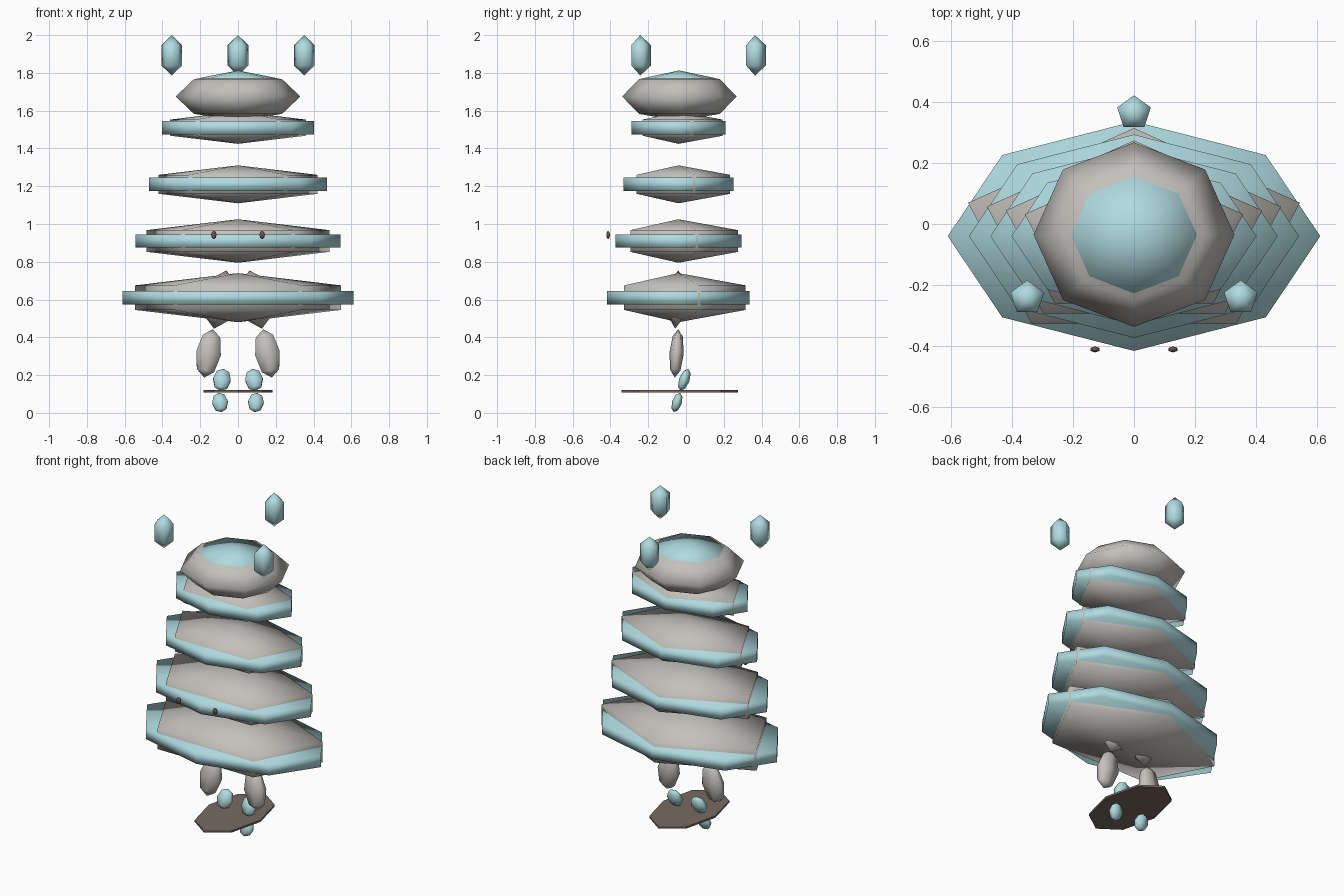
import bpy, bmesh
from math import sin, cos, pi, radians
from mathutils import Matrix, Euler

default = bpy.data.objects.get("Cube")
if default:
    bpy.data.objects.remove(default, do_unlink=True)


def make_material(name, rgb):
    m = bpy.data.materials.new(name)
    m.use_nodes = True
    m.diffuse_color = (*rgb, 1)
    m.node_tree.nodes["Principled BSDF"].inputs["Base Color"].default_value = (*rgb, 1)
    return m


TEAL = make_material("pale teal", (0.43, 0.71, 0.75))
GREY = make_material("warm grey", (0.55, 0.53, 0.50))
BROWN = make_material("dull brown", (0.19, 0.145, 0.12))
EYE = make_material("dark eye brown", (0.16, 0.08, 0.07))
CY = -0.04  # axis of the stacked layers


def lathe(name, sides, profile, radii, loc, mat, rot=(0, 0, 0), smooth=True):
    """Turn (radius, height) pairs about z; a zero radius is a pole, open ends get caps."""
    bm = bmesh.new()
    rings = []
    for r, z in profile:
        count = sides if r > 1e-5 else 1
        rings.append([bm.verts.new((r * cos(pi / 2 + 2 * pi * i / sides),
                                    r * sin(pi / 2 + 2 * pi * i / sides), z))
                      for i in range(count)])
    for a, b in zip(rings, rings[1:]):
        for i in range(sides):
            j = (i + 1) % sides
            if len(a) == 1:
                bm.faces.new((a[0], b[j], b[i]))
            elif len(b) == 1:
                bm.faces.new((a[i], a[j], b[0]))
            else:
                bm.faces.new((a[i], a[j], b[j], b[i]))
    for end in (rings[0], rings[-1]):
        if len(end) > 1:
            bm.faces.new(end)
    bm.transform(Matrix.Diagonal((*radii, 1)))
    bmesh.ops.recalc_face_normals(bm, faces=bm.faces[:])
    for f in bm.faces:
        f.smooth = smooth
    mesh = bpy.data.meshes.new(name)
    bm.to_mesh(mesh)
    bm.free()
    mesh.materials.append(mat)
    ob = bpy.data.objects.new(name, mesh)
    ob.location = loc
    ob.rotation_euler = Euler(rot)
    bpy.context.scene.collection.objects.link(ob)
    return ob


def ball(name, sides, rows, radii, loc, mat, rot=(0, 0, 0)):
    """Low-poly ellipsoid with the given number of face rows."""
    profile = [(sin(pi * k / rows), -cos(pi * k / rows)) for k in range(rows + 1)]
    return lathe(name, sides, profile, radii, loc, mat, rot)


DISC = [(1, -1), (1, 1)]

# Four stacked layers: a five-sided lens in an eight-sided band
for i in range(4):
    z = 0.61 + 0.3 * i
    k = 1 - 0.114 * i
    ball(f"body_layer_{i + 1}", 5, 3, (0.662 * k, 0.41 * k, 0.13 * k), (0, CY, z), GREY)
    lathe(f"layer_band_{i + 1}", 8, DISC, (0.612 * k, 0.377 * k, 0.035),
          (0, CY, z), TEAL)

# Head with its cap
ball("head", 8, 4, (0.33, 0.303, 0.13), (0, -0.035, 1.675), GREY)
lathe("head_cap", 8, [(1, -0.02), (1, 0), (0, 0.041)], (0.207, 0.192, 1),
      (0, -0.036, 1.772), TEAL)

# Three floating crystals around the head
for i, name in enumerate(("back_crystal", "right_crystal", "left_crystal")):
    a = pi / 2 + 2 * pi * i / 3
    ball(name, 5, 3, (0.067, 0.067, 0.107),
         (0.405 * cos(a), CY + 0.405 * sin(a), 1.893), TEAL)

# Eyes and legs, mirrored
for side, s in (("left", 1), ("right", -1)):
    ball(f"{side}_eye", 6, 4, (0.017, 0.01, 0.022), (s * 0.128, -0.412, 0.942), EYE)
    ball(f"{side}_thigh", 5, 3, (0.11, 0.06, 0.158), (s * 0.094, -0.049, 0.6), GREY,
         (radians(-3), radians(-12 * s), 0))
    ball(f"{side}_shin", 6, 4, (0.076, 0.038, 0.13), (s * 0.156, -0.05, 0.315), GREY,
         (radians(-4), radians(-10 * s), 0))
    ball(f"{side}_ankle", 6, 4, (0.054, 0.028, 0.062), (s * 0.085, -0.009, 0.175), TEAL,
         (radians(-20), radians(-8 * s), 0))
    ball(f"{side}_foot", 6, 4, (0.048, 0.026, 0.054), (s * 0.095, -0.048, 0.055), TEAL,
         (radians(-18), radians(8 * s), 0))

# Thin base plate
lathe("base_plate", 8, DISC, (0.182, 0.308, 0.006), (0, -0.033, 0.115), BROWN,
      smooth=False)
